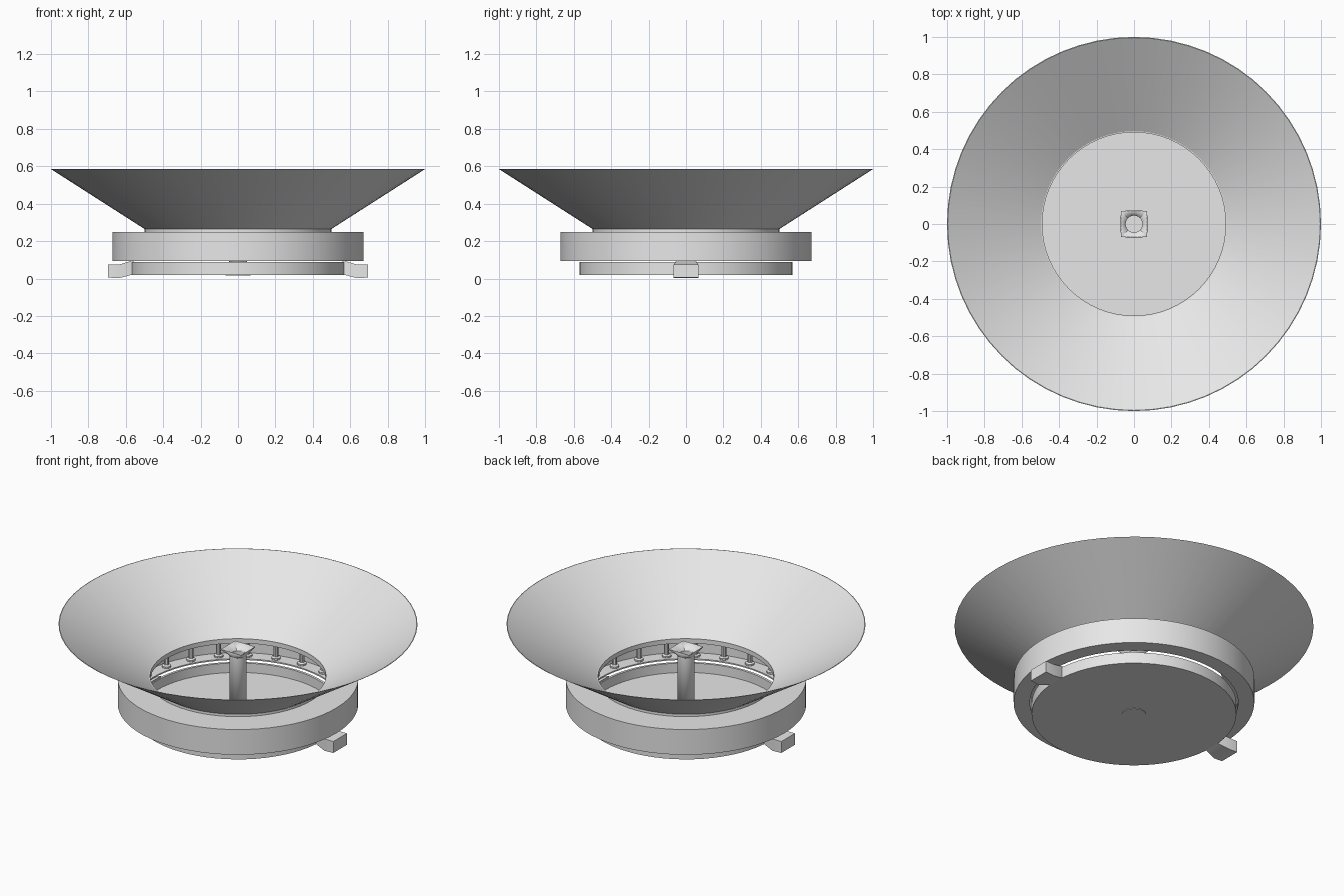
import bpy, bmesh
from math import cos, sin, pi, radians

cube = bpy.data.objects.get("Cube")
if cube:
    bpy.data.objects.remove(cube, do_unlink=True)

grey = bpy.data.materials.new("plain_grey")
grey.use_nodes = True
grey.diffuse_color = (0.8, 0.8, 0.8, 1)
grey.node_tree.nodes["Principled BSDF"].inputs["Base Color"].default_value = (0.8, 0.8, 0.8, 1)


def finish(bm, name):
    bmesh.ops.recalc_face_normals(bm, faces=bm.faces)
    mesh = bpy.data.meshes.new(name)
    bm.to_mesh(mesh)
    bm.free()
    mesh.materials.append(grey)
    ob = bpy.data.objects.new(name, mesh)
    bpy.context.collection.objects.link(ob)
    bpy.ops.object.select_all(action="DESELECT")
    ob.select_set(True)
    bpy.context.view_layer.objects.active = ob
    bpy.ops.object.shade_smooth_by_angle(angle=radians(30))
    return ob


def loft(bm, rings, closed=False):
    """Skin successive rings of points."""
    rows = [[bm.verts.new(p) for p in ring] for ring in rings]
    pairs = list(zip(rows, rows[1:])) + ([(rows[-1], rows[0])] if closed else [])
    for a, b in pairs:
        for i in range(len(a)):
            j = (i + 1) % len(a)
            bm.faces.new((a[i], a[j], b[j], b[i]))
    return rows


def circle(r, z, n=64, cx=0, cy=0):
    return [(cx + r * cos(2 * pi * i / n), cy + r * sin(2 * pi * i / n), z) for i in range(n)]


def lathe(name, profile, closed=True, caps=False):
    bm = bmesh.new()
    rows = loft(bm, [circle(r, z) for r, z in profile], closed)
    if caps:
        bm.faces.new(rows[0])
        bm.faces.new(rows[-1])
    return finish(bm, name)


# Flared hopper and the collar under it
lathe("flared_hopper", [(0.5, 0.265), (1, 0.585), (0.996, 0.586), (0.496, 0.268)])
lathe("hopper_collar", [(0.49, 0.24), (0.49, 0.268), (0.5, 0.268), (0.5, 0.24)])

# Hollow ring housing with a ledge inside
lathe("ring_housing", [(0.58, 0.095), (0.67, 0.095), (0.67, 0.25), (0.49, 0.25),
                       (0.49, 0.242), (0.66, 0.242), (0.66, 0.103), (0.58, 0.103)])

# Shallow tray and the disc under its centre
lathe("tray", [(0.57, 0.02), (0.57, 0.088), (0.555, 0.088), (0.555, 0.03)],
      closed=False, caps=True)
lathe("centre_disc", [(0.067, 0.017), (0.067, 0.033)], closed=False, caps=True)

# Footed pillars between the ledge and the top plate
bm = bmesh.new()
for k in range(24):
    a = 2 * pi * k / 24
    rows = loft(bm, [circle(r, z, 10, 0.62 * cos(a), 0.62 * sin(a))
                     for r, z in ((0.026, 0.1), (0.026, 0.113), (0.014, 0.118), (0.014, 0.245))])
    bm.faces.new(rows[0])
    bm.faces.new(rows[-1])
finish(bm, "pillars")

# Hollow centre post opening into a square funnel
N = 24
rim = []
for x, y, z in circle(1, 0.44, N):
    s = 0.068 / max(abs(x), abs(y))
    rim.append((x * s, y * s, z))
bm = bmesh.new()
loft(bm, [circle(0.045, 0.03, N), circle(0.045, 0.4, N), rim])
post = finish(bm, "centre_post")
wall = post.modifiers.new("wall", "SOLIDIFY")
wall.thickness = 0.004

# Side lugs: end block with a slanted arm reaching the tray
for side, word in ((1, "left"), (-1, "right")):
    bm = bmesh.new()
    rows = loft(bm, [[(side * x, -w, lo), (side * x, w, lo), (side * x, w, hi), (side * x, -w, hi)]
                     for x, w, lo, hi in ((0.56, 0.05, 0.022, 0.097), (0.635, 0.066, 0.002, 0.075),
                                          (0.695, 0.066, 0.005, 0.075))])
    bm.faces.new(rows[0])
    bm.faces.new(rows[-1])
    finish(bm, word + "_lug")
